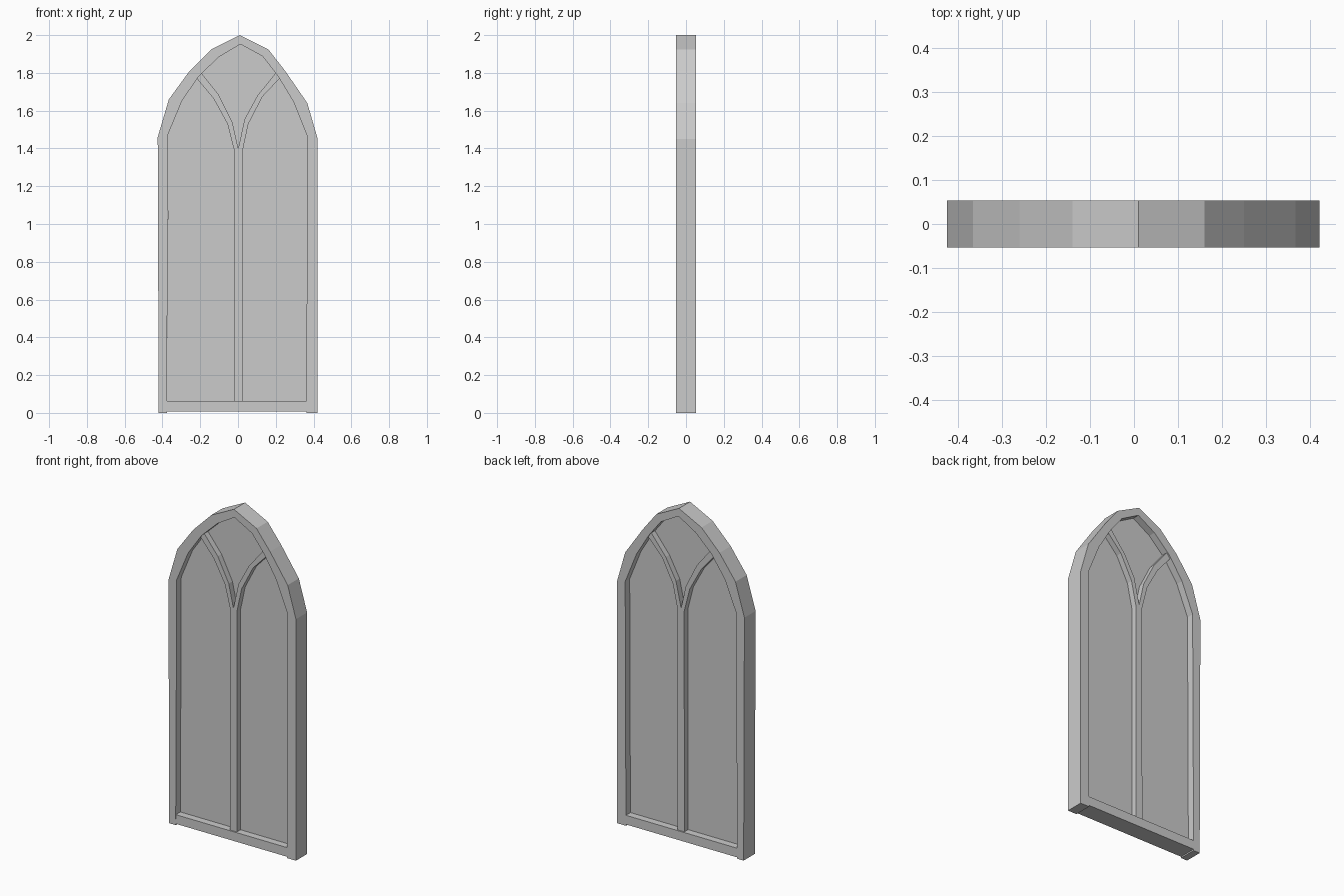
import bpy, bmesh

if "Cube" in bpy.data.objects:
    bpy.data.objects.remove(bpy.data.objects["Cube"])


def prism(name, polys, half_depth):
    """Extrude front-view (x, z) polygons through y from -half_depth to +half_depth."""
    bm = bmesh.new()
    faces = [bm.faces.new([bm.verts.new((x, -half_depth, z)) for x, z in p]) for p in polys]
    bmesh.ops.remove_doubles(bm, verts=bm.verts[:], dist=1e-5)
    res = bmesh.ops.extrude_face_region(bm, geom=bm.faces[:], use_keep_orig=True)
    verts = [g for g in res["geom"] if isinstance(g, bmesh.types.BMVert)]
    bmesh.ops.translate(bm, verts=verts, vec=(0, 2 * half_depth, 0))
    bmesh.ops.recalc_face_normals(bm, faces=bm.faces[:])
    mesh = bpy.data.meshes.new(name)
    bm.to_mesh(mesh)
    bm.free()
    obj = bpy.data.objects.new(name, mesh)
    bpy.context.collection.objects.link(obj)
    return obj


def strip(a, b):
    """Quads between two outlines with equal point counts."""
    return [(a[i], a[i + 1], b[i + 1], b[i]) for i in range(len(a) - 1)]


# Pointed arch frame
outer = [(-.42, 0), (-.425, 1.46), (-.366, 1.66), (-.26, 1.805), (-.14, 1.925), (.01, 2),
         (.16, 1.925), (.25, 1.81), (.367, 1.64), (.422, 1.45), (.422, 0)]
inner = [(-.377, 0), (-.37, 1.475), (-.295, 1.655), (-.205, 1.785), (-.10, 1.885), (.013, 1.952),
         (.13, 1.888), (.21, 1.785), (.292, 1.65), (.367, 1.465), (.362, 0)]
prism("arch_frame", strip(outer, inner), .053)

# Sill between the jambs
prism("sill", [[(-.377, .008), (.363, .008), (.365, .063), (-.376, .063)]], .053)

# Thin glass panel inside the frame
pane = [(-.376, .06)] + inner[1:-1] + [(.363, .06)]
prism("glass_panel", [pane], .01)

# Central mullion, ending in a small fork
prism("mullion", [[(-.021, .06), (.024, .06), (.024, 1.385), (.001, 1.40), (-.019, 1.385)]], .045)

# Curved tracery bars branching from the mullion to the frame
right_low = [(.024, 1.385), (.055, 1.53), (.13, 1.675), (.225, 1.775)]
right_up = [(.001, 1.40), (.035, 1.555), (.103, 1.68), (.20, 1.80)]
left_low = [(-.019, 1.385), (-.056, 1.53), (-.13, 1.665), (-.22, 1.772)]
left_up = [(.001, 1.40), (-.03, 1.54), (-.103, 1.685), (-.195, 1.80)]
prism("tracery_bar_right", strip(right_low, right_up), .045)
prism("tracery_bar_left", strip(left_low, left_up), .045)
